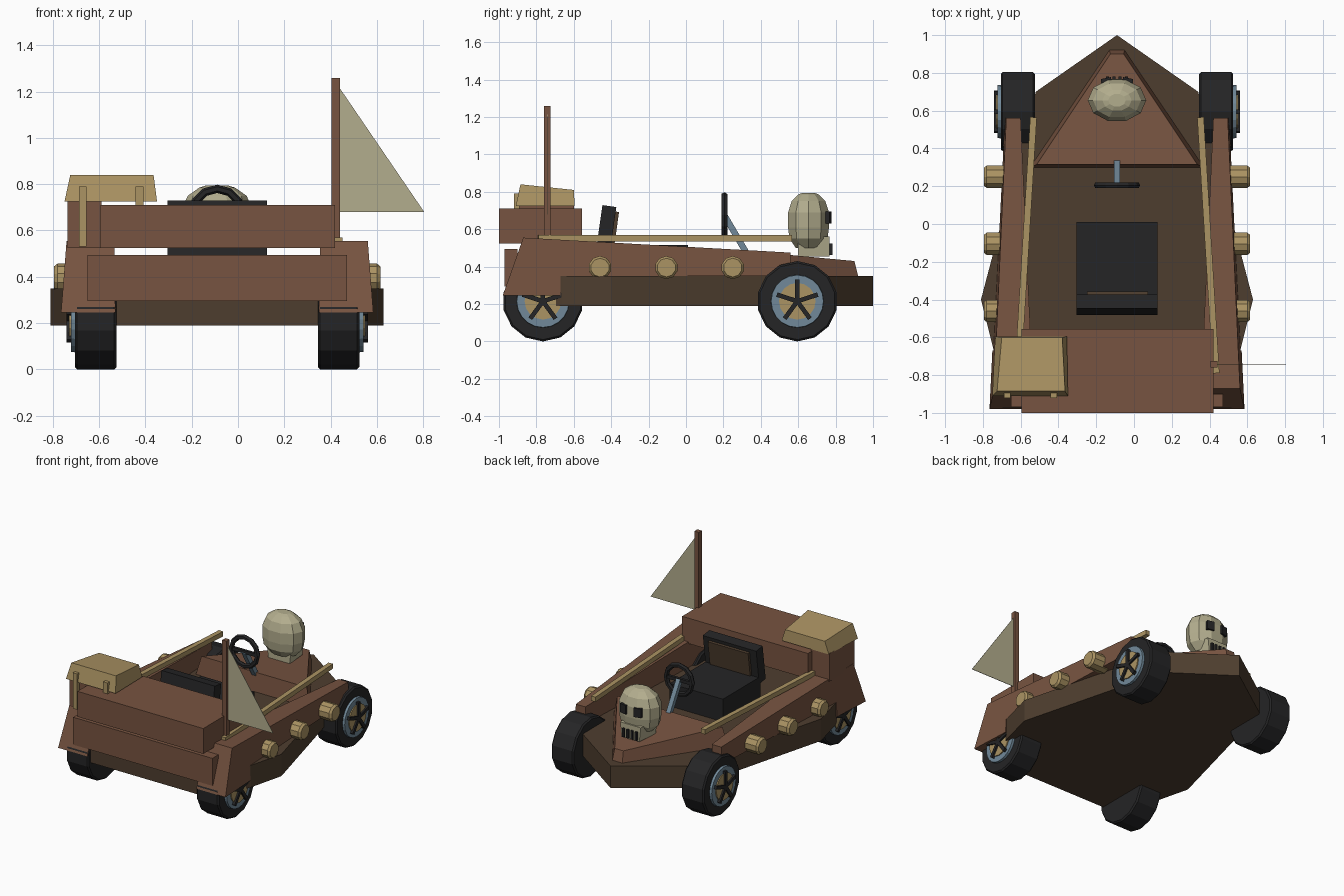
import bpy, bmesh, math
from mathutils import Vector, Matrix

if "Cube" in bpy.data.objects:
    bpy.data.objects.remove(bpy.data.objects["Cube"])

CX = -0.09  # kart centre line


def mat(name, rgb):
    m = bpy.data.materials.new(name)
    m.diffuse_color = (*rgb, 1)
    m.use_nodes = True
    m.node_tree.nodes["Principled BSDF"].inputs["Base Color"].default_value = m.diffuse_color
    return m


BROWN = mat("brown wood", (0.185, 0.088, 0.052))
DARK = mat("dark wood", (0.076, 0.048, 0.028))
TAN = mat("tan wood", (0.41, 0.295, 0.125))
BONE = mat("bone", (0.45, 0.42, 0.27))
BLACK = mat("black rubber", (0.018, 0.018, 0.019))
STEEL = mat("blue steel", (0.165, 0.25, 0.32))


def finish(name, bm, m):
    bmesh.ops.recalc_face_normals(bm, faces=bm.faces)
    me = bpy.data.meshes.new(name)
    bm.to_mesh(me)
    bm.free()
    me.materials.append(m)
    ob = bpy.data.objects.new(name, me)
    bpy.context.collection.objects.link(ob)
    return ob


def loft(name, rings, m):
    """Skin equal-length rings of points and cap both ends."""
    bm = bmesh.new()
    vs = [[bm.verts.new(p) for p in r] for r in rings]
    n = len(vs[0])
    for a, b in zip(vs, vs[1:]):
        for i in range(n):
            bm.faces.new((a[i], a[(i + 1) % n], b[(i + 1) % n], b[i]))
    bm.faces.new(vs[0])
    bm.faces.new(vs[-1])
    return finish(name, bm, m)


def box(name, x, y, z, m, rot=None):
    """Box from min/max pairs, optionally rotated about its centre."""
    bm = bmesh.new()
    c = Vector(((x[0] + x[1]) / 2, (y[0] + y[1]) / 2, (z[0] + z[1]) / 2))
    s = Matrix.Diagonal((x[1] - x[0], y[1] - y[0], z[1] - z[0], 1))
    bmesh.ops.create_cube(bm, size=1, matrix=Matrix.Translation(c) @ (rot or Matrix()) @ s)
    return finish(name, bm, m)


def bar(name, a, b, w, h, m):
    """Rectangular bar between two points."""
    a, b = Vector(a), Vector(b)
    q = (b - a).to_track_quat('Y', 'Z').to_matrix().to_4x4()
    bm = bmesh.new()
    bmesh.ops.create_cube(bm, size=1, matrix=Matrix.Translation((a + b) / 2) @ q
                          @ Matrix.Diagonal((w, (b - a).length, h, 1)))
    return finish(name, bm, m)


def lathe_x(name, profile, n, y, z, m):
    """Rings of (radius, x) around an axis along x."""
    return loft(name, [[(x, y + r * math.sin(2 * math.pi * i / n), z - r * math.cos(2 * math.pi * i / n))
                        for i in range(n)] for r, x in profile], m)


# hull
half = [(0.43, 0.70), (0.72, -0.40), (0.655, -0.66), (0.53, -0.95)]
outline = [(0, 1.0)] + half + [(-x, y) for x, y in reversed(half)]
loft("hull", [[(CX + x, y, z) for x, y in outline] for z in (0.19, 0.35)], DARK)

# nose deck
deck = [(0.04, 0.92), (0.46, 0.30), (-0.46, 0.30), (-0.04, 0.92)]
top = [(0.035, 0.90, 0.43), (0.425, 0.315, 0.485), (-0.425, 0.315, 0.485), (-0.035, 0.90, 0.43)]
loft("nose_deck", [[(CX + x, y, 0.35) for x, y in deck], [(CX + x, y, z) for x, y, z in top]], BROWN)

# side panels, rails, knobs and wheels, on both sides
side = [(-0.98, 0.245), (-0.87, 0.555), (0.56, 0.475), (0.56, 0.35), (-0.67, 0.35), (-0.67, 0.245)]
for s, label in ((1, "right"), (-1, "left")):
    def X(r):
        return CX + s * r

    def inner(y):
        return 0.44 + (y + 0.98) / 1.54 * 0.07

    def outer(y, z):
        return 0.675 - (y + 0.98) / 1.54 * 0.075 - (z - 0.245) * 0.06

    loft(label + "_side_panel", [[(X(inner(y)), y, z) for y, z in side],
                                 [(X(outer(y, z)), y, z) for y, z in side]], BROWN)
    bar(label + "_rail", (X(0.525), -0.79, 0.553), (X(0.442), 0.565, 0.553), 0.035, 0.035, TAN)
    for i, y in enumerate((-0.46, -0.105, 0.25)):
        lathe_x(f"{label}_knob_{i + 1}", [(0.062, X(0.56)), (0.062, X(0.69)), (0.05, X(0.705))],
                10, y, 0.395, TAN)
    for y, end in ((0.595, "nose"), (-0.765, "tail")):
        w = f"{end}_{label}_"
        lathe_x(w + "tyre", [(0.205, X(0.435)), (0.215, X(0.445)), (0.215, X(0.605)), (0.205, X(0.615))],
                14, y, 0.215, BLACK)
        lathe_x(w + "rim", [(0.143, X(0.60)), (0.14, X(0.632))], 20, y, 0.215, STEEL)
        lathe_x(w + "hub", [(0.098, X(0.62)), (0.098, X(0.640))], 16, y, 0.215, TAN)
        for k in range(5):
            a = 2 * math.pi * k / 5
            bar(f"{w}spoke_{k + 1}", (X(0.640), y, 0.215),
                (X(0.640), y + 0.115 * math.sin(a), 0.215 + 0.115 * math.cos(a)), 0.024, 0.024, BLACK)

# tail bar and tail box
box("tail_bar", (-0.65, 0.472), (-0.97, -0.90), (0.295, 0.495), BROWN)
box("tail_box", (-0.595, 0.42), (-1.0, -0.555), (0.525, 0.71), BROWN)
box("crate_shelf", (-0.737, -0.59), (-0.89, -0.60), (0.525, 0.73), BROWN)

# crate with tapered, sloping lid and straps
loft("crate", [[(-0.75, -0.91, 0.725), (-0.35, -0.91, 0.725), (-0.355, -0.595, 0.725), (-0.735, -0.595, 0.725)],
               [(-0.725, -0.885, 0.84), (-0.365, -0.885, 0.84), (-0.38, -0.60, 0.81), (-0.70, -0.60, 0.81)]], TAN)
box("long_strap", (-0.688, -0.655), (-0.92, -0.89), (0.53, 0.79), TAN)
box("short_strap", (-0.443, -0.408), (-0.92, -0.89), (0.71, 0.79), TAN)

# flag and pole
box("flag_pole", (0.405, 0.441), (-0.76, -0.725), (0.45, 1.26), BROWN)
tri = [(0.44, 1.215), (0.44, 0.68), (0.805, 0.68)]
loft("flag", [[(x, y, z) for x, z in tri] for y in (-0.744, -0.741)], BONE)

# seat
box("seat_cushion", (-0.305, 0.125), (-0.42, 0.01), (0.35, 0.515), BLACK)
lean = Matrix.Rotation(math.radians(-8), 4, 'X')
box("seat_back", (-0.305, 0.125), (-0.465, -0.39), (0.47, 0.725), BLACK, lean)
box("seat_back_pad", (-0.25, 0.075), (-0.40, -0.37), (0.52, 0.695), DARK, lean)

# steering wheel
bm = bmesh.new()
N, M, C = 12, 6, Vector((CX, 0.205, 0.675))
g = [[bm.verts.new(C + Vector(((0.105 + 0.018 * math.cos(b)) * math.cos(a), 0.018 * math.sin(b),
                               (0.105 + 0.018 * math.cos(b)) * math.sin(a))))
      for b in [2 * math.pi * j / M for j in range(M)]] for a in [2 * math.pi * i / N for i in range(N)]]
for i in range(N):
    for j in range(M):
        bm.faces.new((g[i][j], g[(i + 1) % N][j], g[(i + 1) % N][(j + 1) % M], g[i][(j + 1) % M]))
finish("steering_wheel", bm, BLACK)
box("steering_spoke", (CX - 0.10, CX + 0.10), (0.195, 0.215), (0.663, 0.687), BLACK)
bar("steering_column", (CX, 0.205, 0.675), (CX, 0.325, 0.47), 0.033, 0.033, STEEL)

# skull: faceted head, jaw, eyes and teeth
rings = []
for z, f in ((0.50, 0.62), (0.55, 0.93), (0.61, 1.0), (0.69, 1.0), (0.75, 0.82), (0.785, 0.5), (0.795, 0.3)):
    rings.append([(CX + 0.155 * f * math.cos(2 * math.pi * i / 10), 0.655 + 0.115 * f * math.sin(2 * math.pi * i / 10), z)
                  for i in range(10)])
loft("skull", rings, BONE)
loft("jaw", [[(CX + x * k, y, z) for x, y in ((-0.09, 0.60), (0.09, 0.60), (0.075, 0.768), (-0.075, 0.768))]
             for z, k in ((0.455, 0.95), (0.56, 1.1))], BONE)
for s in (-1, 1):
    box("right_eye" if s > 0 else "left_eye", (CX + s * 0.055 - 0.027, CX + s * 0.055 + 0.027),
        (0.735, 0.773), (0.63, 0.695), BLACK, Matrix.Rotation(-s * 0.2, 4, 'Z'))
for i in range(4):
    x = CX - 0.051 + i * 0.034
    box(f"tooth_gap_{i + 1}", (x - 0.008, x + 0.008), (0.755, 0.782), (0.463, 0.525), BLACK)
